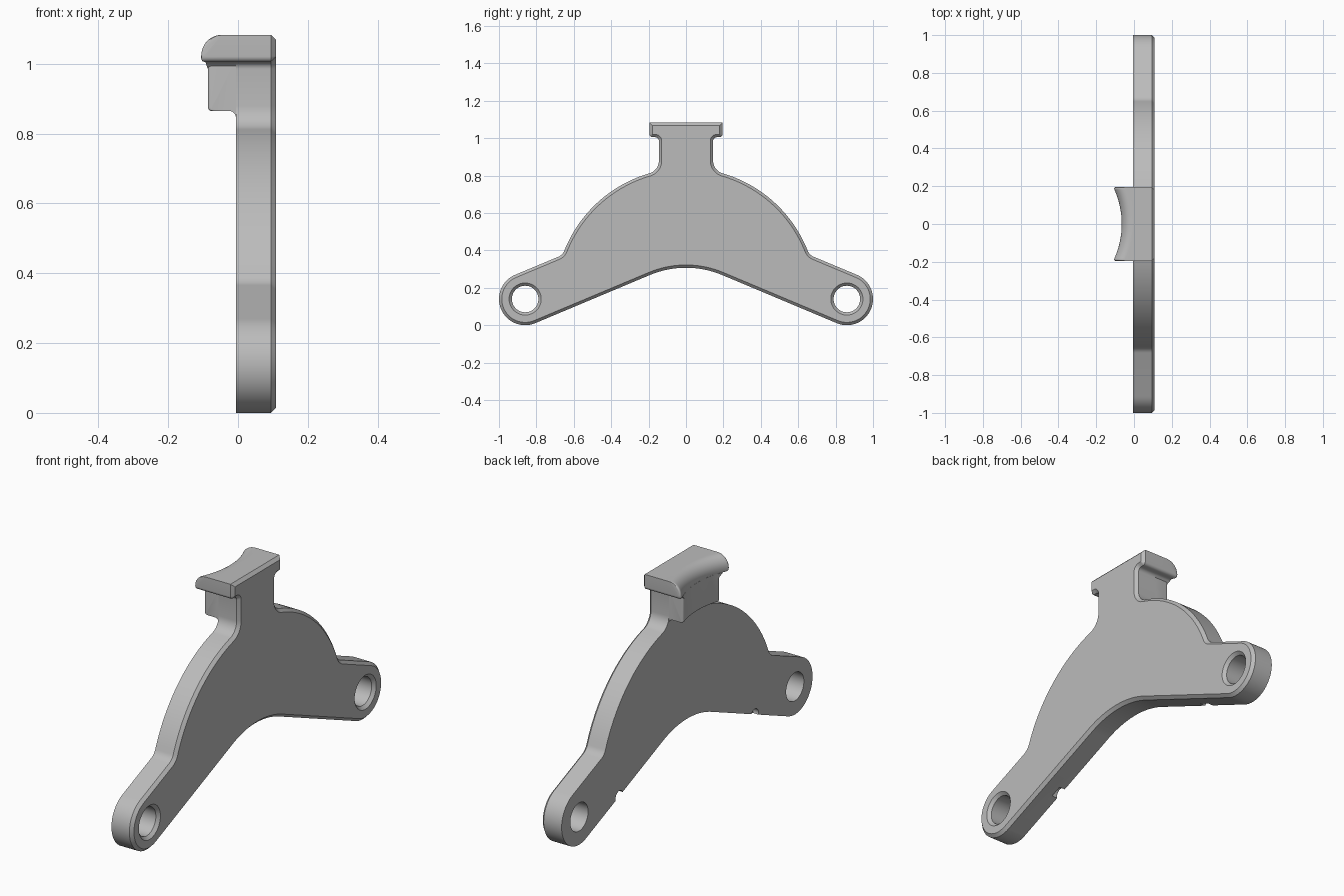
import bpy, bmesh, math
from mathutils import Vector

if "Cube" in bpy.data.objects:
    bpy.data.objects.remove(bpy.data.objects["Cube"])

GREY = (0.5, 0.5, 0.5, 1)
grey = bpy.data.materials.new("plain grey")
grey.use_nodes = True
grey.diffuse_color = GREY
grey.node_tree.nodes["Principled BSDF"].inputs["Base Color"].default_value = GREY

BACK, FRONT, CHAMFER = -0.006, 0.109, 0.015     # plate extent along x
TOP, HEAD_Z, BLOCK_Z = 1.083, 1.005, 0.865
NECK, HEAD = 0.145, 0.195                       # half widths


def arc(c, r, a, b, n=12):
    """Points on an arc, angles in degrees."""
    angles = [math.radians(a + (b - a) * i / n) for i in range(n + 1)]
    return [Vector((c[0] + r * math.cos(t), c[1] + r * math.sin(t))) for t in angles]


def loft(name, loops):
    """Skin equal loops of 3D points and cap both ends."""
    bm = bmesh.new()
    rings = [[bm.verts.new(p) for p in loop] for loop in loops]
    n = len(rings[0])
    for r, s in zip(rings, rings[1:]):
        for i in range(n):
            j = (i + 1) % n
            bm.faces.new((r[i], r[j], s[j], s[i]))
    bm.faces.new(rings[0])
    bm.faces.new(rings[-1])
    bmesh.ops.remove_doubles(bm, verts=bm.verts, dist=1e-5)
    bmesh.ops.recalc_face_normals(bm, faces=bm.faces)
    mesh = bpy.data.meshes.new(name)
    bm.to_mesh(mesh)
    bm.free()
    mesh.materials.append(grey)
    obj = bpy.data.objects.new(name, mesh)
    bpy.context.collection.objects.link(obj)
    return obj


def select(obj):
    bpy.ops.object.select_all(action="DESELECT")
    obj.select_set(True)
    bpy.context.view_layer.objects.active = obj


def smooth(obj):
    select(obj)
    bpy.ops.object.shade_smooth_by_angle(angle=math.radians(30))


def cut(obj, cutter):
    cutter.hide_render = True
    mod = obj.modifiers.new("cut", "BOOLEAN")
    mod.operation, mod.solver, mod.object = "DIFFERENCE", "EXACT", cutter
    select(obj)
    bpy.ops.object.modifier_apply(modifier=mod.name)
    bpy.data.objects.remove(cutter)


# Half outline of the plate in (y, z), from bottom centre round to the top
TILT = 22.7
hole = Vector((0.86, 0.14))
hub = Vector((0, 0.14))
DOME, ARM, FILLET, NECK_R = 0.70, 0.14, 0.06, 0.07
t = math.radians(TILT)
along, normal = Vector((math.cos(t), -math.sin(t))), Vector((math.sin(t), math.cos(t)))
q = hole - hub + normal * (ARM + FILLET)
k = q.dot(along)
p = q + along * (-k + math.sqrt(k * k - q.length_squared + (DOME + FILLET) ** 2))
p_ang = math.degrees(math.atan2(p.y, p.x))
nx = NECK + NECK_R
n = Vector((nx, math.sqrt((DOME + NECK_R) ** 2 - nx * nx)))
n_ang = math.degrees(math.atan2(n.y, n.x))
half = arc((0, -0.193), 0.5, 90, 90 - TILT)
half += arc(hole, ARM, -90 - TILT, 90 - TILT, 32)
half += arc(hub + p, FILLET, 270 - TILT, 180 + p_ang, 8)
half += arc(hub, DOME, p_ang, n_ang, 32)
half += arc(hub + n, NECK_R, 180 + n_ang, 180, 10)
half += arc((NECK + 0.02, HEAD_Z - 0.02), 0.02, 180, 90, 6)
half += arc((HEAD - 0.016, HEAD_Z + 0.016), 0.016, -90, 0, 6)
half.append(Vector((HEAD, TOP)))
outline = []
for v in half + [Vector((-v.x, v.y)) for v in reversed(half)]:
    if not outline or (v - outline[-1]).length > 1e-4:
        outline.append(v)
if (outline[0] - outline[-1]).length < 1e-4:
    outline.pop()


def inset(points, d):
    """Offset a counter-clockwise outline inwards with mitred corners."""
    result = []
    for i, v in enumerate(points):
        a = (v - points[i - 1]).normalized()
        b = (points[(i + 1) % len(points)] - v).normalized()
        m, o = Vector((-a.y, a.x)), Vector((-b.y, b.x))
        result.append(v + (m + o) * d / (1 + m.dot(o)))
    return result


def at_x(x, points):
    return [Vector((x, v.x, v.y)) for v in points]


plate = loft("plate", [at_x(BACK, outline), at_x(FRONT - CHAMFER, outline),
                       at_x(FRONT, inset(outline, CHAMFER))])

# Countersunk bolt holes and small notches under the arms
for side in (-1, 1):
    c = (side * hole.x, hole.y)
    rings = [(-0.1, 0.071), (FRONT - CHAMFER, 0.071), (FRONT + CHAMFER, 0.101)]
    cut(plate, loft("hole_cutter", [at_x(x, arc(c, r, 0, 352.5, 47)) for x, r in rings]))
    c = (side * 0.54, 0.12)
    cut(plate, loft("notch_cutter", [at_x(x, arc(c, 0.03, 0, 345, 23)) for x in (-0.1, 0.025)]))
smooth(plate)


# Saddle block: slices along y follow a hollow cylindrical face
def edge_round(y, width, r):
    d = min(width - abs(y), r)
    return r - math.sqrt(max(0, r * r - (r - d) ** 2))


def hollow(y, width):
    return -0.512 + math.sqrt(0.447 ** 2 - y * y) + edge_round(y, width, 0.012)


def stations(width, r=0.016):
    ends = [width - r * (1 - math.cos(math.pi / 2 * i / 6)) for i in range(7)]
    inner = [(width - r) * i / 12 for i in range(-11, 12)]
    return [-y for y in ends] + inner + ends[::-1]


def head_slice(y):
    x, z, r = hollow(y, HEAD), HEAD_Z + edge_round(y, HEAD, 0.016), 0.06
    pts = [Vector((BACK, z)), Vector((BACK, TOP))]
    pts += arc((x + r, TOP - r), r, 90, 180, 12)
    pts += arc((x + 0.008, z + 0.008), 0.008, 180, 270, 5)
    return [(v.x, y, v.y) for v in pts]


def neck_slice(y):
    x = hollow(y, NECK)
    pts = [Vector((BACK, HEAD_Z + 0.005)), Vector((x, HEAD_Z + 0.005))]
    pts += arc((x + 0.01, BLOCK_Z + 0.01), 0.01, 180, 270, 5)
    pts += arc((BACK - 0.02, BLOCK_Z - 0.02), 0.02, 90, 0, 6)
    return [(v.x, y, v.y) for v in pts]


def flare_slice(y):
    d = min(max(abs(y) - NECK, 0), 0.02)
    z = HEAD_Z - 0.02 + math.sqrt(0.0004 - (0.02 - d) ** 2)
    x = hollow(y, NECK + 0.02)
    top = HEAD_Z + 0.003
    return [(BACK, y, z), (BACK, y, top), (x, y, top), (x, y, z)]


for name, fn, width in (("saddle_head", head_slice, HEAD),
                        ("saddle_neck", neck_slice, NECK),
                        ("head_fillet", flare_slice, NECK + 0.02)):
    smooth(loft(name, [fn(y) for y in stations(width)]))
